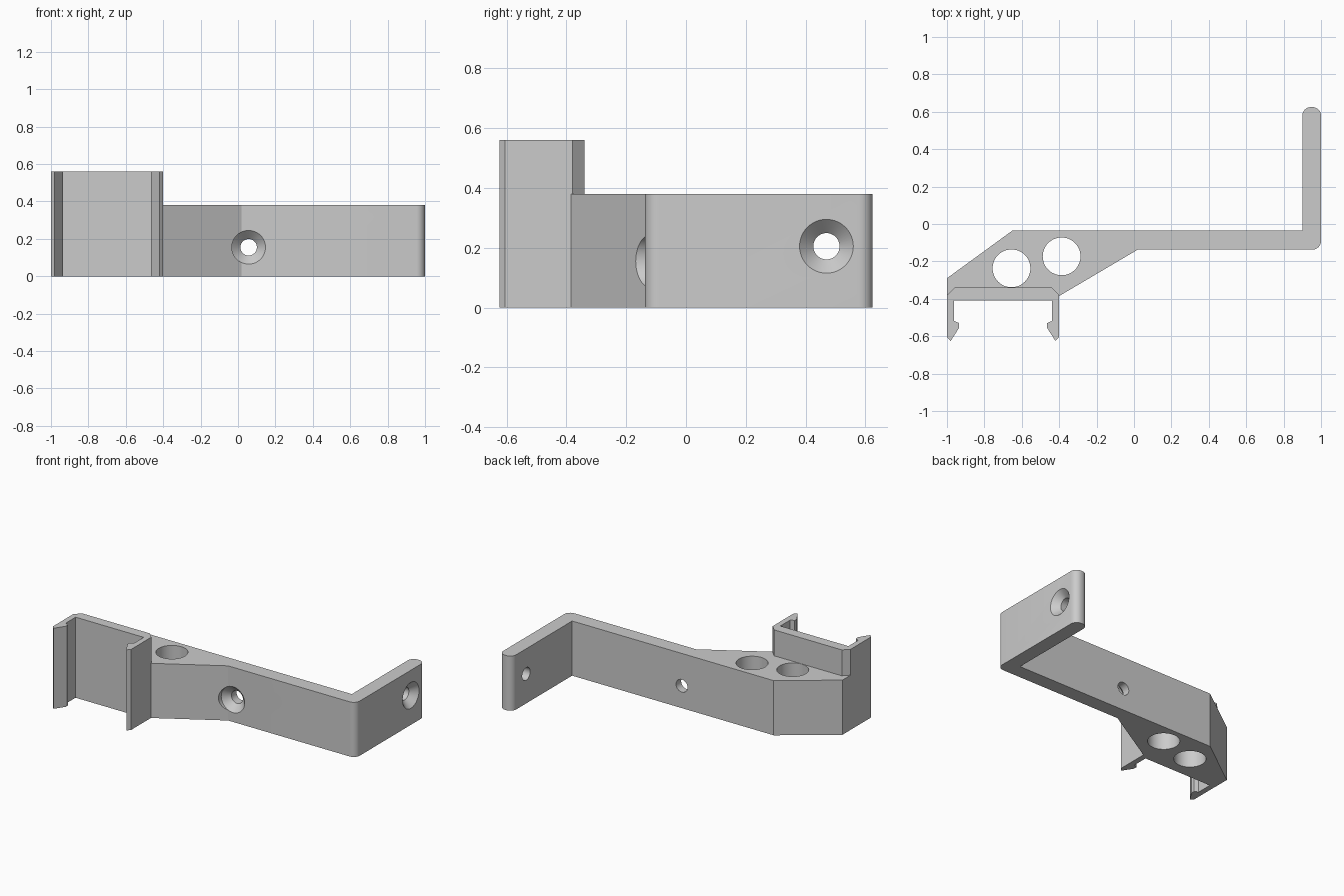
import bpy, bmesh, math
from mathutils import Matrix

if "Cube" in bpy.data.objects:
    bpy.data.objects.remove(bpy.data.objects["Cube"])

# One plain grey plastic
grey = bpy.data.materials.new("grey_plastic")
grey.use_nodes = True
grey.diffuse_color = (0.6, 0.6, 0.6, 1)
grey.node_tree.nodes["Principled BSDF"].inputs["Base Color"].default_value = (0.6, 0.6, 0.6, 1)


def to_object(name, bm):
    bmesh.ops.recalc_face_normals(bm, faces=bm.faces)
    mesh = bpy.data.meshes.new(name)
    bm.to_mesh(mesh)
    bm.free()
    mesh.materials.append(grey)
    obj = bpy.data.objects.new(name, mesh)
    bpy.context.collection.objects.link(obj)
    return obj


def extrude_outline(outline, height):
    bm = bmesh.new()
    face = bm.faces.new([bm.verts.new((x, y, 0)) for x, y in outline])
    top = bmesh.ops.extrude_face_region(bm, geom=[face])["geom"]
    bmesh.ops.translate(bm, vec=(0, 0, height),
                        verts=[v for v in top if isinstance(v, bmesh.types.BMVert)])
    return bm


def turned_cutter(name, profile, matrix, sides=48):
    """Solid of revolution from (radius, height) pairs."""
    bm = bmesh.new()
    rings = []
    for r, h in profile:
        angles = [math.tau * i / sides for i in range(sides)]
        rings.append([bm.verts.new((r * math.cos(a), r * math.sin(a), h)) for a in angles])
    for a, b in zip(rings, rings[1:]):
        for i in range(sides):
            j = (i + 1) % sides
            bm.faces.new((a[i], a[j], b[j], b[i]))
    bm.faces.new(rings[0])
    bm.faces.new(rings[-1])
    bm.transform(matrix)
    obj = to_object(name, bm)
    obj.hide_render = True
    return obj


def activate(obj):
    bpy.ops.object.select_all(action="DESELECT")
    obj.select_set(True)
    bpy.context.view_layer.objects.active = obj


# Bent arm with a wedge-shaped body that meets the clip
arm_height = 0.38
bm = extrude_outline([(-1, -0.29), (-1, -0.38), (-0.96, -0.34), (-0.44, -0.34),
                      (-0.4, -0.385), (0.02, -0.137), (1, -0.137), (1, 0.625),
                      (0.9, 0.625), (0.9, -0.035), (-0.65, -0.035)], arm_height)


# Round the outer bend and the free end
def is_rounded(edge):
    a, b = (v.co for v in edge.verts)
    upright = abs(a.z - b.z) > 0.1
    return upright and (a.x > 0.99 or (a.x > 0.85 and a.y > 0.5))


bmesh.ops.bevel(bm, geom=[e for e in bm.edges if is_rounded(e)], offset=0.046,
                offset_type="OFFSET", segments=8, profile=0.5, affect="EDGES")
arm = to_object("bent_arm", bm)

# Upright cable holes and countersunk screw holes
bore = [(0.101, -0.1), (0.101, 0.5)]
countersink = [(0.09, -0.12), (0.09, 0), (0.044, 0.046), (0.044, 0.3)]
cutters = [
    turned_cutter("cable_hole_right", bore, Matrix.Translation((-0.655, -0.237, 0))),
    turned_cutter("cable_hole_left", bore, Matrix.Translation((-0.387, -0.173, 0))),
    turned_cutter("front_screw_hole", countersink,
                  Matrix.Translation((0.057, -0.137, 0.155)) @ Matrix.Rotation(-math.pi / 2, 4, "X")),
    turned_cutter("side_screw_hole", countersink,
                  Matrix.Translation((1, 0.47, 0.205)) @ Matrix.Rotation(-math.pi / 2, 4, "Y")),
]
activate(arm)
for cutter in cutters:
    mod = arm.modifiers.new(cutter.name, "BOOLEAN")
    mod.operation = "DIFFERENCE"
    mod.solver = "EXACT"
    mod.object = cutter
    bpy.ops.object.modifier_apply(modifier=mod.name)
    bpy.data.objects.remove(cutter)
bpy.ops.object.shade_smooth_by_angle(angle=math.radians(30))

# Snap clip: half outline from the middle, mirrored across its centre
clip_x = -0.7
half = [(0.26, -0.34), (0.3, -0.38), (0.3, -0.605), (0.28, -0.625), (0.235, -0.555),
        (0.235, -0.53), (0.262, -0.518), (0.262, -0.41)]
outline = [(clip_x + x, y) for x, y in half] + [(clip_x - x, y) for x, y in reversed(half)]
clip = to_object("snap_clip", extrude_outline(outline, 0.56))
